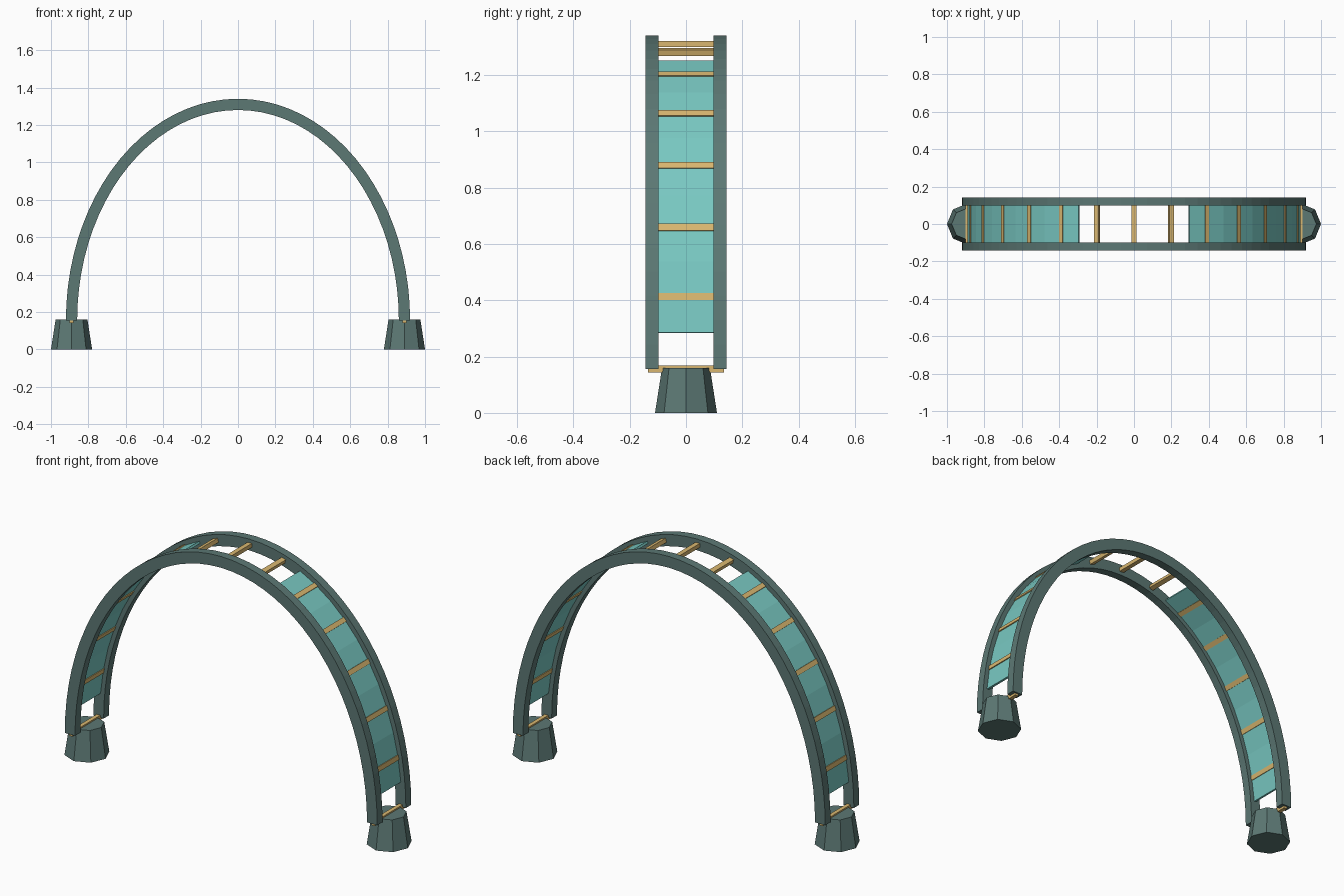
import bpy, bmesh
from math import sin, cos, pi, atan2
from mathutils import Vector

cube = bpy.data.objects.get("Cube")
if cube:
    bpy.data.objects.remove(cube)

HALF_SPAN, RISE, BASE = 0.89, 1.155, 0.155   # arch centre line
STEP = pi / 14                               # spacing of the rungs


def material(name, rgb):
    mat = bpy.data.materials.new(name)
    mat.use_nodes = True
    mat.diffuse_color = (*rgb, 1)
    mat.node_tree.nodes["Principled BSDF"].inputs["Base Color"].default_value = (*rgb, 1)
    return mat


frame_mat = material("grey green frame", (0.107, 0.188, 0.175))
panel_mat = material("turquoise panel", (0.19, 0.58, 0.54))
rung_mat = material("golden rung", (0.69, 0.47, 0.16))


def arch(t):
    """Point and outward normal on the arch, t measured from the crown."""
    point = Vector((HALF_SPAN * sin(t), 0, BASE + RISE * cos(t)))
    normal = Vector((RISE * sin(t), 0, HALF_SPAN * cos(t))).normalized()
    return point, normal


def sweep(name, t0, t1, count, y0, y1, thick, mat):
    """Rectangular section swept along part of the arch."""
    bm = bmesh.new()
    rings = []
    for i in range(count + 1):
        p, n = arch(t0 + (t1 - t0) * i / count)
        rings.append([bm.verts.new(p + n * r * thick / 2 + Vector((0, y, 0)))
                      for r, y in ((-1, y0), (1, y0), (1, y1), (-1, y1))])
    for a, b in zip(rings, rings[1:]):
        for k in range(4):
            m = (k + 1) % 4
            bm.faces.new((a[k], a[m], b[m], b[k]))
    bm.faces.new(rings[0])
    bm.faces.new(rings[-1])
    bmesh.ops.recalc_face_normals(bm, faces=bm.faces)
    mesh = bpy.data.meshes.new(name)
    bm.to_mesh(mesh)
    bm.free()
    mesh.materials.append(mat)
    bpy.context.collection.objects.link(bpy.data.objects.new(name, mesh))


# Two side rails
sweep("front_rail", -pi / 2, pi / 2, 42, -0.143, -0.098, 0.06, frame_mat)
sweep("back_rail", -pi / 2, pi / 2, 42, 0.098, 0.143, 0.06, frame_mat)

# Curved panels and feet on both sides
for side, label in ((1, "left"), (-1, "right")):
    sweep(label + "_panel", side * 1.5 * STEP, side * 6.5 * STEP, 10,
          -0.1, 0.1, 0.012, panel_mat)
    bpy.ops.mesh.primitive_cone_add(vertices=8, radius1=0.11, radius2=0.085, depth=0.16,
                                    location=(side * HALF_SPAN, 0, 0.08))
    foot = bpy.context.object
    foot.name = label + "_foot"
    foot.data.materials.append(frame_mat)

# Rungs laid across the rails, turned with the arch
for k in range(-7, 8):
    p, n = arch(k * STEP)
    bpy.ops.mesh.primitive_cube_add(size=1, location=p, rotation=(0, atan2(n.x, n.z), 0))
    rung = bpy.context.object
    rung.name = "rung_%d" % (k + 8)
    rung.scale = (0.025, 0.27, 0.021)
    rung.data.materials.append(rung_mat)
